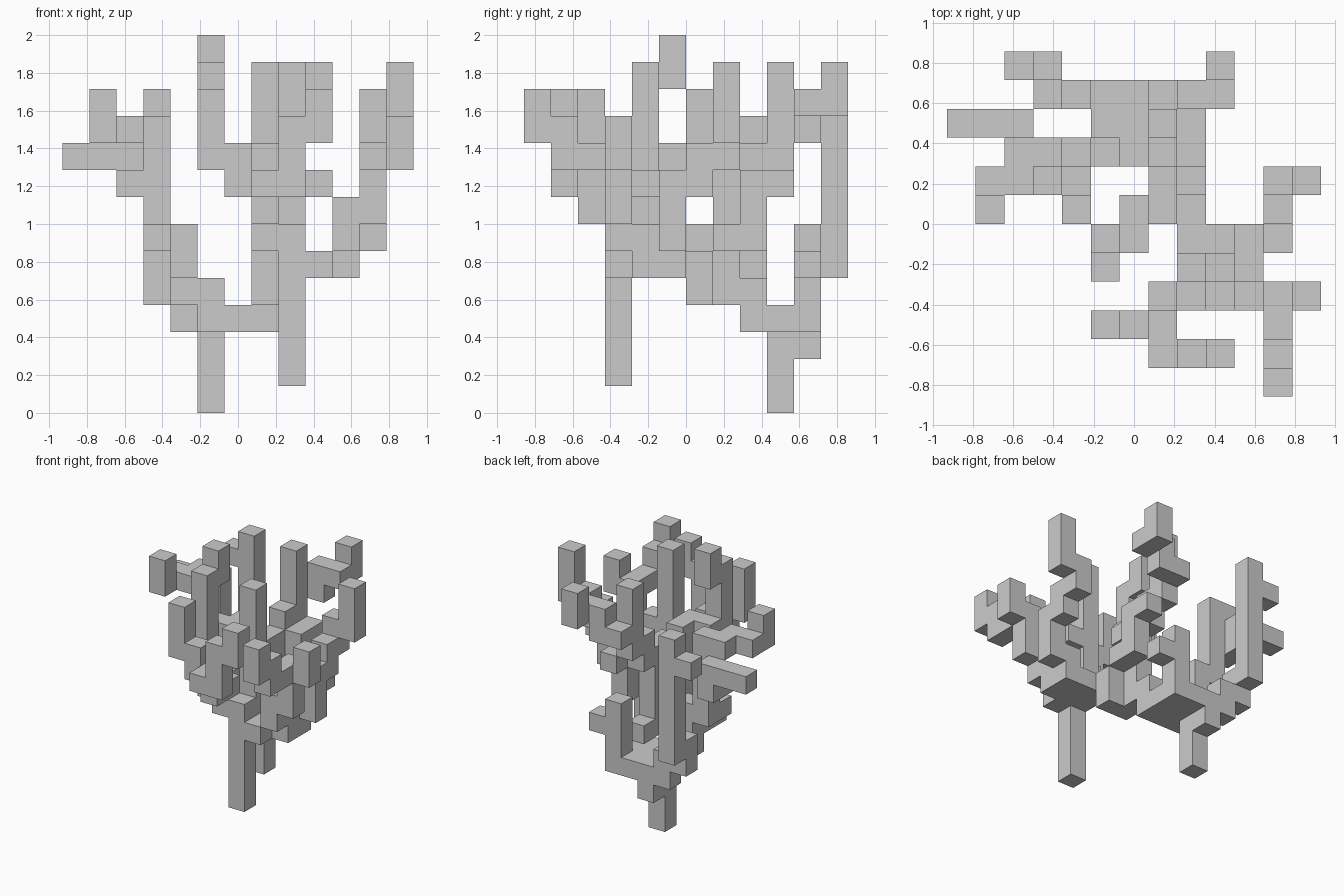
import bpy, bmesh
from mathutils import Vector

if "Cube" in bpy.data.objects:
    bpy.data.objects.remove(bpy.data.objects["Cube"])

S = 1 / 7  # size of one cube
R, B, U = Vector((1, 0, 0)), Vector((0, 1, 0)), Vector((0, 0, 1))  # right, back, up
L, F, D = -R, -B, -U
parts = {}


def grow(name, start, *moves):
    """A branch of cubes: begin at a cell and follow straight runs."""
    at = Vector(start)
    cells = parts.setdefault(name, set())
    cells.add(tuple(map(round, at)))
    for m in moves:
        for _ in range(round(m.length)):
            at += m.normalized()
            cells.add(tuple(map(round, at)))


def plate(name, corner):
    """A flat three by three base on top of a stem."""
    for n in range(3):
        grow(name, Vector(corner) + B * n, R * 2)


# rear growth: stem, base plate and branches
grow("rear_stem", (5, 9, 0), U * 2, B)
plate("rear_base", (5, 8, 3))
grow("rear_tall_branch", (4, 10, 3), U, L, U, B, U * 5, L)
grow("rear_tall_branch", (3, 11, 11))
grow("rear_short_branch", (7, 10, 6), D * 2)
grow("rear_short_branch", (8, 10, 5))
grow("left_branch", (5, 8, 4), L, U * 2, L, U * 4, L, F, L, F, U)
grow("left_branch", (3, 7, 6))
grow("left_low_tip", (4, 7, 5), F, U)
grow("left_far_tip", (2, 8, 8), B, U, L * 2)
grow("middle_branch", (7, 8, 4), F, U * 4, B, U, B, U * 3)
grow("middle_low_tip", (8, 6, 5), D, L, U * 2)
grow("middle_side_tip", (8, 7, 6), B, U * 2, B)
grow("rear_right_tip", (7, 10, 10), R, U, R, B, U)
grow("top_tip", (7, 6, 8), L, U, F, L, F, U * 3, B, U)

# front growth: stem, base plate (one corner open) and branches
grow("front_stem", (8, 3, 1), U * 5)
plate("front_base", (8, 3, 5))
parts["front_base"].remove((10, 3, 5))
grow("front_tall_branch", (8, 4, 6), U * 6)
grow("front_tall_branch", (9, 4, 8))
grow("front_left_branch", (7, 3, 6), U, F, U, L, U, L, U * 2)
grow("front_tip", (7, 1, 8), R, U * 2, R, U)
grow("right_branch", (10, 4, 6), F, U, R, U * 2, R, U)
grow("right_front_tip", (11, 2, 9), F, U, F, U)
grow("right_rear_branch", (10, 5, 6), R, U * 2, F * 0, B, U, B, U, R, U * 2)

# one mesh per branch, keeping only the outer cube faces
solid, used = set().union(*parts.values()), set()
for name, cells in parts.items():
    bm = bmesh.new()
    for c in sorted(cells - used):
        for n in (R, L, B, F, U, D):
            if tuple(map(round, Vector(c) + n)) in solid:
                continue
            t = Vector((n.y, n.z, n.x))
            s = n.cross(t)
            mid = Vector(c) + Vector((-6, -5.5, 0.5)) + n / 2
            quad = (mid - (t + s) / 2, mid + (t - s) / 2, mid + (t + s) / 2, mid - (t - s) / 2)
            bm.faces.new([bm.verts.new(v * S) for v in quad])
    used |= cells
    bmesh.ops.remove_doubles(bm, verts=bm.verts, dist=1e-4)
    mesh = bpy.data.meshes.new(name)
    bm.to_mesh(mesh)
    bm.free()
    bpy.context.collection.objects.link(bpy.data.objects.new(name, mesh))
